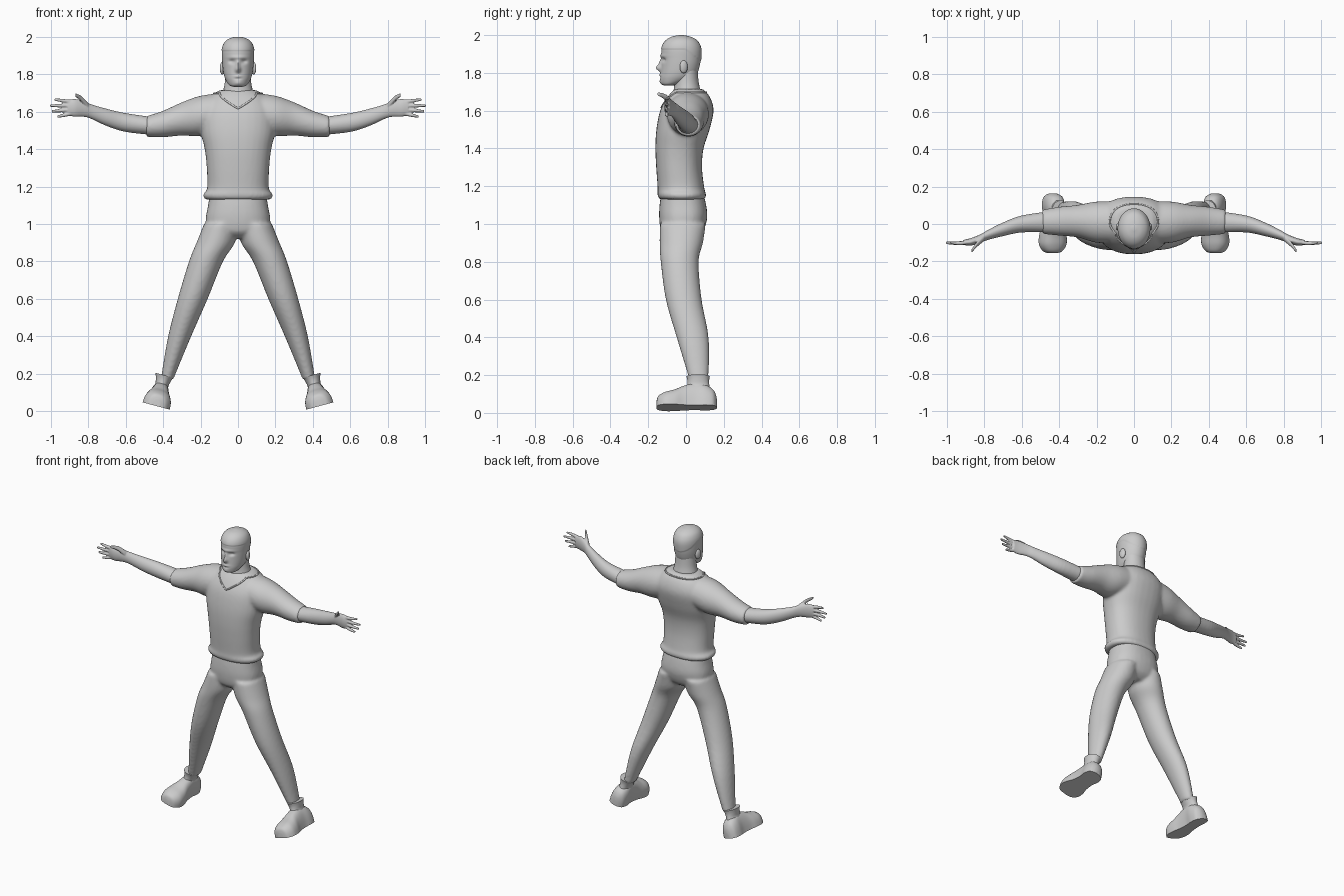
import bpy, bmesh, math
from mathutils import Vector, Matrix
from mathutils.bvhtree import BVHTree

cube = bpy.data.objects.get("Cube")
if cube:
    bpy.data.objects.remove(cube)

grey = bpy.data.materials.new("plain grey")
grey.use_nodes = True
shade = (0.6, 0.6, 0.6, 1)
grey.diffuse_color = shade
grey.node_tree.nodes["Principled BSDF"].inputs["Base Color"].default_value = shade


def smooth_rows(rows, steps):
    """Catmull-Rom interpolation of the cross-section rows."""
    rows = [rows[0]] + rows + [rows[-1]]
    out = []
    for a, b, c, d in zip(rows, rows[1:], rows[2:], rows[3:]):
        for s in range(steps):
            t = s / steps
            out.append([q + 0.5 * t * (r - p + t * (2*p - 5*q + 4*r - u + t * (3*(q - r) + u - p)))
                        for p, q, r, u in zip(a, b, c, d)])
    return out + [list(rows[-1])]


def loft(bm, axis, rows, side=1, steps=5, sides=32, power=2.0, floor=None):
    """Skin of rounded sections; a row is (position, u min, u max, v min, v max)."""
    rings = []
    for t, u0, u1, v0, v1 in smooth_rows(rows, steps):
        ring = []
        for i in range(sides):
            a = math.tau * i / sides
            c, s = math.cos(a), math.sin(a)
            u = (u0 + u1) / 2 + (u1 - u0) / 2 * math.copysign(abs(c) ** (2 / power), c)
            v = (v0 + v1) / 2 + (v1 - v0) / 2 * math.copysign(abs(s) ** (2 / power), s)
            if floor is not None:
                v = max(v, floor)
            x, y, z = {"x": (t, u, v), "y": (u, t, v), "z": (u, v, t)}[axis]
            ring.append(bm.verts.new((x * side, y, z)))
        rings.append(ring)
    faces = [bm.faces.new(rings[0]), bm.faces.new(rings[-1])]
    for lower, upper in zip(rings, rings[1:]):
        for i in range(sides):
            j = (i + 1) % sides
            faces.append(bm.faces.new((lower[i], lower[j], upper[j], upper[i])))
    bmesh.ops.recalc_face_normals(bm, faces=faces)
    return [v for ring in rings for v in ring]


def upright(rows):
    """Expand (z, half width, front, back) to full rows centred on x."""
    return [(z, -w, w, f, b) for z, w, f, b in rows]


def finish(name, bm, voxel=0, relax=0, mirror=False):
    mesh = bpy.data.meshes.new(name)
    bm.to_mesh(mesh)
    bm.free()
    obj = bpy.data.objects.new(name, mesh)
    bpy.context.collection.objects.link(obj)
    mesh.materials.append(grey)
    if voxel:
        remesh = obj.modifiers.new("blend", "REMESH")
        remesh.mode = "VOXEL"
        remesh.voxel_size = voxel
        remesh.use_smooth_shade = True
        smooth = obj.modifiers.new("relax", "SMOOTH")
        smooth.iterations = relax
    if mirror:
        obj.modifiers.new("mirror", "MIRROR")
    bpy.ops.object.select_all(action="DESELECT")
    obj.select_set(True)
    bpy.context.view_layer.objects.active = obj
    if voxel:
        bpy.ops.object.shade_smooth()
    else:
        bpy.ops.object.shade_smooth_by_angle(angle=math.radians(50))
    return obj


# Sweater: body with a flared hem, blended into both sleeves
bm = bmesh.new()
loft(bm, "z", upright([
    (1.13, .17, -.135, .09), (1.14, .183, -.147, .105), (1.16, .186, -.152, .106),
    (1.19, .165, -.15, .097), (1.3, .167, -.158, .085), (1.4, .178, -.162, .093),
    (1.5, .2, -.157, .125), (1.6, .2, -.137, .146), (1.67, .16, -.1, .128),
    (1.715, .1, -.06, .09)]), power=2.3)
for side in (1, -1):
    loft(bm, "x", [
        (.08, -.1, .12, 1.5, 1.7), (.2, -.1, .12, 1.47, 1.685), (.3, -.072, .102, 1.472, 1.65),
        (.4, -.062, .092, 1.463, 1.605), (.47, -.055, .08, 1.464, 1.582),
        (.49, -.052, .077, 1.467, 1.576)], side)
sweater = finish("sweater", bm, .009, 8)

# Neckline: a thin seam laid on the sweater, dipping to a V in front
bpy.context.view_layer.update()
tree = BVHTree.FromObject(sweater, bpy.context.evaluated_depsgraph_get())
seam = []
for i in range(-40, 40):
    a = math.pi * i / 40
    out = Vector((math.sin(a), -math.cos(a), 0))
    z = 1.697 - .08 * max(0, 1 - abs(a) / 1.1)
    hit = tree.ray_cast(out * .25 + Vector((0, 0, z)), -out)[0]
    if hit:
        seam.append(hit)
curve = bpy.data.curves.new("neckline", "CURVE")
curve.dimensions = "3D"
curve.bevel_depth = .005
curve.materials.append(grey)
line = curve.splines.new("POLY")
line.points.add(len(seam) - 1)
for point, hit in zip(line.points, seam):
    point.co = (*hit, 1)
line.use_cyclic_u = True
bpy.context.collection.objects.link(bpy.data.objects.new("neckline", curve))

# Trousers: hips blended into two spread legs
bm = bmesh.new()
loft(bm, "z", upright([
    (.925, .08, -.09, .05), (.96, .16, -.13, .09), (1.03, .172, -.142, .112),
    (1.1, .16, -.14, .107), (1.17, .15, -.13, .09)]), power=2.3)
for side in (1, -1):
    loft(bm, "z", [
        (.17, .343, .413, .015, .115), (.2, .333, .408, .01, .12), (.4, .25, .373, -.05, .12),
        (.6, .162, .322, -.107, .083), (.8, .08, .262, -.134, .067),
        (.9, .017, .222, -.14, .09), (1.0, .005, .182, -.138, .105)], side)
finish("trousers", bm, .01, 6)

# Forearms and hands, with four fingers and a thumb
bm = bmesh.new()
loft(bm, "x", [
    (.45, -.045, .068, 1.475, 1.57), (.6, -.045, .045, 1.492, 1.592), (.7, -.065, .008, 1.523, 1.615),
    (.78, -.085, -.032, 1.56, 1.638), (.82, -.1, -.055, 1.572, 1.655),
    (.87, -.115, -.075, 1.573, 1.668), (.91, -.112, -.085, 1.58, 1.662)])


def finger(points, thick):
    loft(bm, "x", [(x, y - r, y + r, z - r, z + r)
                   for (x, y, z), r in zip(points, (thick, thick * .9, thick * .6))], sides=12)


for x, root, tip in ((.98, 1.652, 1.665), (1.005, 1.632, 1.632), (.995, 1.61, 1.602), (.965, 1.59, 1.573)):
    finger([(.89, -.098, root), ((x + .89) / 2, -.103, (root + tip) / 2), (x, -.1, tip)], .011)
finger([(.8, -.075, 1.63), (.84, -.11, 1.672), (.868, -.145, 1.688)], .016)
finish("forearms_and_hands", bm, .004, 3, mirror=True)

# Head and neck, with the face pressed into the front
bm = bmesh.new()
loft(bm, "z", upright([
    (1.66, .095, -.08, .09), (1.71, .08, -.065, .076), (1.76, .07, -.06, .066),
    (1.84, .066, -.05, .06)]))
head = loft(bm, "z", upright([
    (1.733, .025, -.115, -.07), (1.742, .047, -.13, -.03), (1.77, .066, -.137, .035),
    (1.8, .076, -.134, .06), (1.84, .082, -.131, .073), (1.88, .085, -.13, .079),
    (1.92, .086, -.13, .08), (1.95, .081, -.122, .072), (1.975, .067, -.103, .054),
    (1.992, .042, -.074, .022), (2.0, .01, -.035, -.015)]), steps=8, sides=96)
bumps = [  # x, z, width, height, push forward
    (0, 1.825, .013, .016, .024), (0, 1.85, .009, .022, .012),
    (.033, 1.868, .016, .011, -.012), (-.033, 1.868, .016, .011, -.012),
    (0, 1.89, .05, .009, .006), (0, 1.789, .02, .006, .006), (0, 1.775, .018, .004, -.004),
    (0, 1.752, .02, .012, .005)]
for v in head:
    x, y, z = v.co
    if y < -.03:
        v.co.y -= sum(p * math.exp(-((x - bx) / w) ** 2 - ((z - bz) / h) ** 2)
                      for bx, bz, w, h, p in bumps)
    # Raised hair cap, lower toward the back
    if z > 1.925 - max(0, y) * .8:
        v.co.x *= 1.025
        v.co.y = -.026 + (y + .026) * 1.025
for side in (1, -1):
    place = (Matrix.Translation((side * .084, -.012, 1.832)) @ Matrix.Rotation(side * .3, 4, "Z")
             @ Matrix.Diagonal((.012, .022, .034, 1)))
    bmesh.ops.create_uvsphere(bm, u_segments=20, v_segments=12, radius=1, matrix=place)
finish("head", bm)

# Shoes: rounded upper with a flat sole and an ankle collar, tilted with the legs
bm = bmesh.new()
loft(bm, "y", [(y, -w, w, -h, h) for y, w, h in (
    (-.156, .02, .035), (-.146, .05, .062), (-.11, .073, .082), (-.06, .072, .096),
    (-.01, .058, .118), (.05, .052, .135), (.1, .057, .125), (.14, .05, .1),
    (.158, .03, .07), (.164, .012, .04))], floor=0, power=2.5)
loft(bm, "z", upright([(.07, .045, -.01, .135), (.115, .036, .005, .125), (.145, .041, .008, .122),
                       (.17, .049, .003, .126)]))
bm.transform(Matrix.Translation((.437, 0, .028)) @ Matrix.Rotation(math.radians(-15), 4, "Y"))
finish("shoes", bm, mirror=True)
